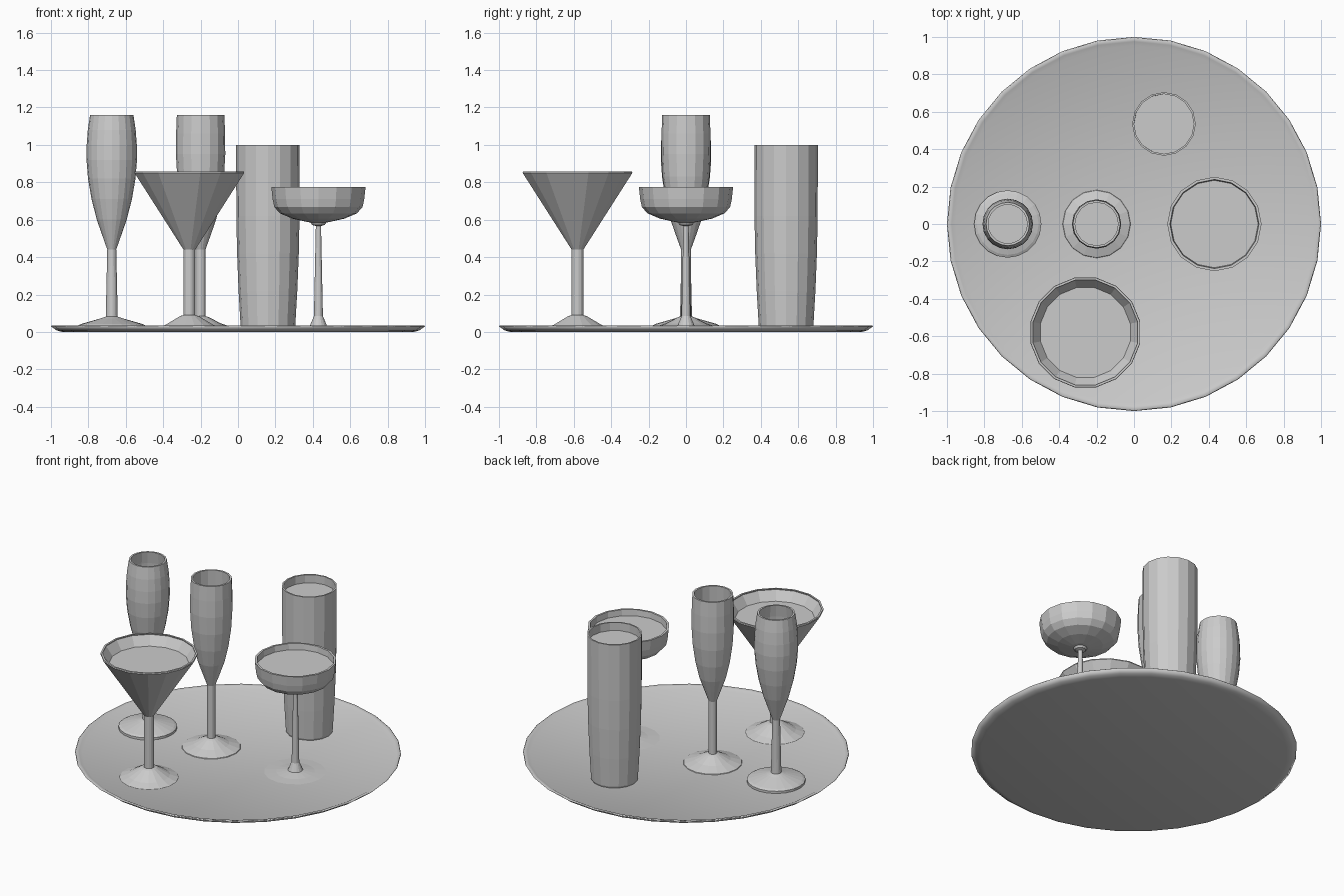
import bpy, bmesh, math

if "Cube" in bpy.data.objects:
    bpy.data.objects.remove(bpy.data.objects["Cube"])


def lathe(name, profile, sides, at=(0, 0), turn=0.0, smooth=False):
    """Spin an (r, z) profile around z; r = 0 makes a pole."""
    bm = bmesh.new()
    rings = []
    for r, z in profile:
        if r == 0:
            rings.append([bm.verts.new((0, 0, z))])
        else:
            rings.append([bm.verts.new((r * math.cos(a), r * math.sin(a), z))
                          for a in (2 * math.pi * (i + turn) / sides for i in range(sides))])
    for a, b in zip(rings, rings[1:]):
        for i in range(sides):
            j = (i + 1) % sides
            loop = [a[i % len(a)], a[j % len(a)], b[j % len(b)], b[i % len(b)]]
            bm.faces.new(list(dict.fromkeys(loop)))
    bmesh.ops.recalc_face_normals(bm, faces=bm.faces)
    for f in bm.faces:
        f.smooth = smooth
    me = bpy.data.meshes.new(name)
    bm.to_mesh(me)
    bm.free()
    ob = bpy.data.objects.new(name, me)
    ob.location = (at[0], at[1], 0)
    bpy.context.collection.objects.link(ob)
    return ob


def radius_at(profile, z):
    for (r0, z0), (r1, z1) in zip(profile, profile[1:]):
        if z <= z1:
            break
    return r0 + (r1 - r0) * (z - z0) / max(z1 - z0, 1e-6)


def glass(name, at, foot, bowl, liquid_z, sides=16, turn=0.0, wall=0.012):
    """Foot and outer bowl, inner wall offset inward, and a drink surface."""
    bottom = bowl[0][1] + 0.03
    inner = [(bowl[0][0] - wall, bottom)]
    inner += [(r - wall, z) for r, z in bowl[1:] if z > bottom + 0.01]
    profile = [(0, foot[0][1])] + foot + bowl + inner[::-1] + [(0, bottom)]
    lathe(name, profile, sides, at, turn)
    r = radius_at(inner, liquid_z) + 0.003
    lathe(name + "_drink", [(0, liquid_z - 0.01), (r - 0.005, liquid_z - 0.01),
                            (r, liquid_z), (0, liquid_z)], sides, at, turn)


# Round tray with a low raised rim
lathe("tray", [(0, 0), (0.94, 0), (0.97, 0.008), (1.0, 0.03), (0.995, 0.034),
               (0.975, 0.03), (0.955, 0.019), (0, 0.018)], 32, smooth=True)

# Bulging flute on the left
glass("bulging_flute", (-0.675, 0),
      [(0.18, 0.018), (0.18, 0.034), (0.165, 0.042), (0.06, 0.072), (0.032, 0.082)],
      [(0.024, 0.44), (0.052, 0.52), (0.08, 0.6), (0.108, 0.71), (0.127, 0.82),
       (0.135, 0.92), (0.134, 1.0), (0.128, 1.08), (0.116, 1.16)], 1.0, sides=20)

# Straight flute in the middle
glass("straight_flute", (-0.2, 0),
      [(0.182, 0.018), (0.18, 0.022), (0.11, 0.045), (0.045, 0.078), (0.026, 0.085)],
      [(0.026, 0.44), (0.055, 0.52), (0.083, 0.6), (0.108, 0.71), (0.125, 0.83),
       (0.132, 0.95), (0.131, 1.06), (0.127, 1.16)], 1.0)

# Cone cocktail glass at the front
glass("cocktail_glass", (-0.26, -0.58),
      [(0.182, 0.018), (0.18, 0.02), (0.13, 0.038), (0.05, 0.085), (0.032, 0.09)],
      [(0.032, 0.44), (0.299, 0.85), (0.297, 0.857)], 0.79, turn=0.5)

# Wide coupe on the right
glass("coupe", (0.43, 0),
      [(0.2, 0.018), (0.12, 0.022), (0.046, 0.032), (0.024, 0.085), (0.014, 0.566),
       (0.034, 0.572), (0.042, 0.585)],
      [(0.06, 0.588), (0.14, 0.606), (0.206, 0.634), (0.236, 0.668),
       (0.245, 0.71), (0.252, 0.775)], 0.735, wall=0.014)

# Tall tumbler at the back
glass("tumbler", (0.16, 0.535), [(0.142, 0.018)],
      [(0.146, 0.03), (0.157, 0.22), (0.165, 0.42), (0.169, 0.62), (0.17, 1.0)],
      0.945, wall=0.01)
